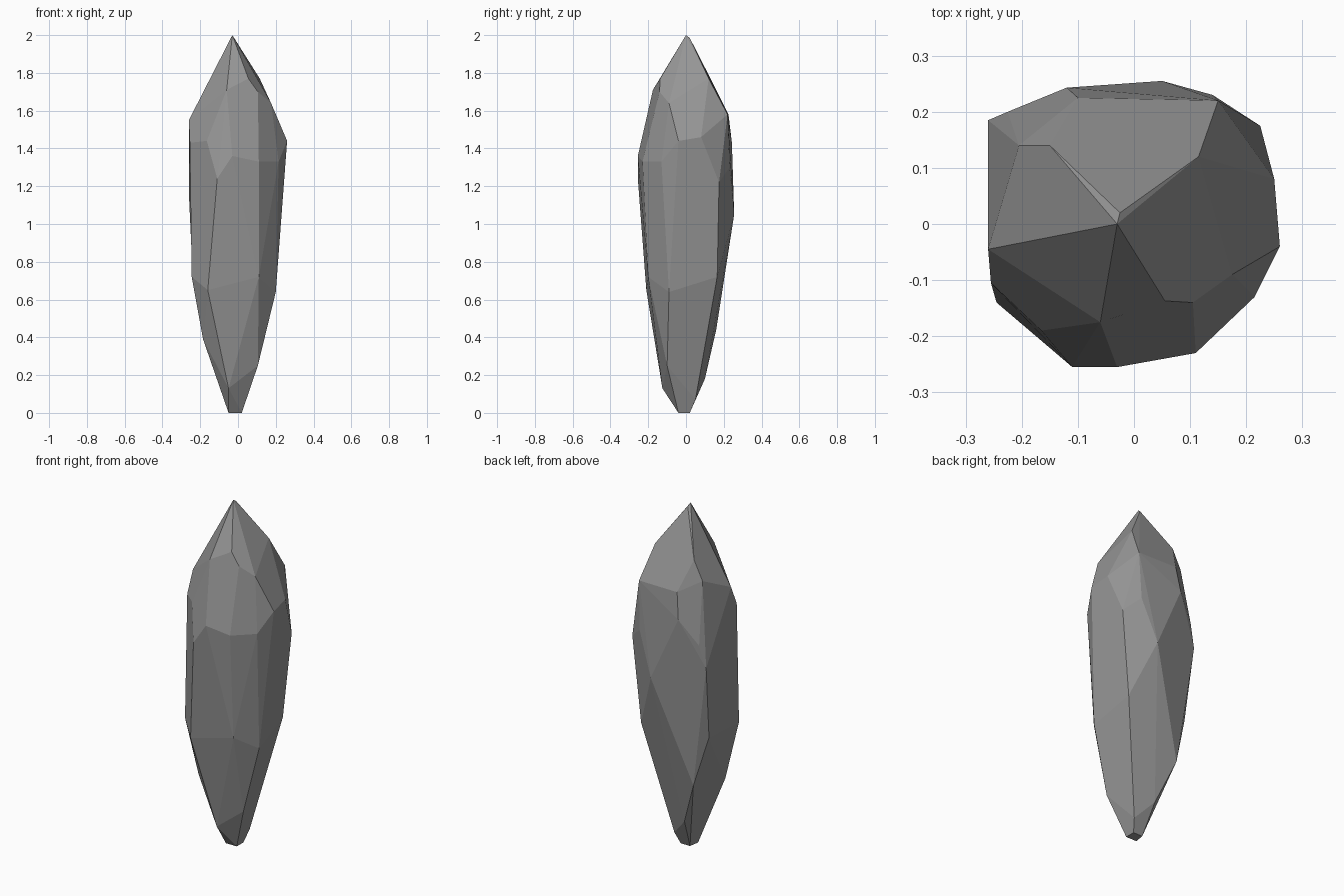
import bpy
import bmesh
import math

# Remove the default object
default_cube = bpy.data.objects.get("Cube")
if default_cube is not None:
    bpy.data.objects.remove(default_cube, do_unlink=True)


def flat_material(name, colour):
    """One plain colour for viewport and render."""
    material = bpy.data.materials.new(name)
    material.use_nodes = True
    shader = material.node_tree.nodes.get("Principled BSDF")
    shader.inputs["Base Color"].default_value = colour
    shader.inputs["Roughness"].default_value = 0.8
    material.diffuse_color = colour
    return material


# Corner points of each zone of the stone, in hundredths of a unit
tip = [(-3, 0, 200), (-2.5, 2, 198.5)]

crown = [
    (5.5, -13.7, 177), (10.5, -14, 170), (-6, -17.5, 171),
    (17.5, -9, 164), (11.5, 12, 177), (8, 20, 163),
    (-15, 14, 175), (-20.5, 14, 164), (-10, 22.5, 158),
    (-26, -4.5, 155), (15, 22, 158),
]

shoulder = [
    (-16.5, -19, 144), (-25.5, -10.5, 143), (26, -4, 144),
    (25, 8, 146), (11, -23, 133), (-3, -25.5, 136),
    (-11, -25.5, 124), (21.5, -13, 133), (22.5, 17.5, 122),
    (14, 23, 130), (-12, 24.3, 143), (-22.5, 20, 129),
    (-26, 18.5, 116),
]

waist = [
    (5, 25.5, 105), (-24.5, -14, 72), (-16, -21, 65),
    (11, -20, 72), (20, -9, 64), (17.5, 16.5, 72),
    (-24, 13, 73),
]

taper = [
    (-10, -17, 44), (-16, 16, 44), (10.5, -10, 25),
    (-5, -12.5, 13), (-6, 10, 18), (-18.5, -10, 39),
]

foot = [(5, -5, 9), (4, 5, 7), (-5, -4, 0), (2, -4, 0), (2, 2, 0), (-4, 2, 0)]


def build_faceted_stone(name, zones, material):
    """Wrap the zones in a convex skin and merge nearly flat facets."""
    mesh = bpy.data.meshes.new(name)
    bm = bmesh.new()
    for zone in zones:
        for corner in zone:
            bm.verts.new([value / 100 for value in corner])
    hull = bmesh.ops.convex_hull(bm, input=bm.verts[:])
    # Discard corners that fell inside the skin
    loose = [v for v in bm.verts if not v.link_faces]
    bmesh.ops.delete(bm, geom=loose, context="VERTS")
    # Join triangles that belong to one cut facet
    bmesh.ops.dissolve_limit(
        bm, angle_limit=math.radians(4),
        verts=bm.verts[:], edges=bm.edges[:])
    bmesh.ops.recalc_face_normals(bm, faces=bm.faces[:])
    for face in bm.faces:
        face.smooth = False
    bm.to_mesh(mesh)
    bm.free()
    mesh.materials.append(material)
    stone = bpy.data.objects.new(name, mesh)
    bpy.context.collection.objects.link(stone)
    return stone


stone_grey = flat_material("stone_grey", (0.3, 0.3, 0.3, 1))
build_faceted_stone(
    "crystal_shard", [tip, crown, shoulder, waist, taper, foot], stone_grey)
